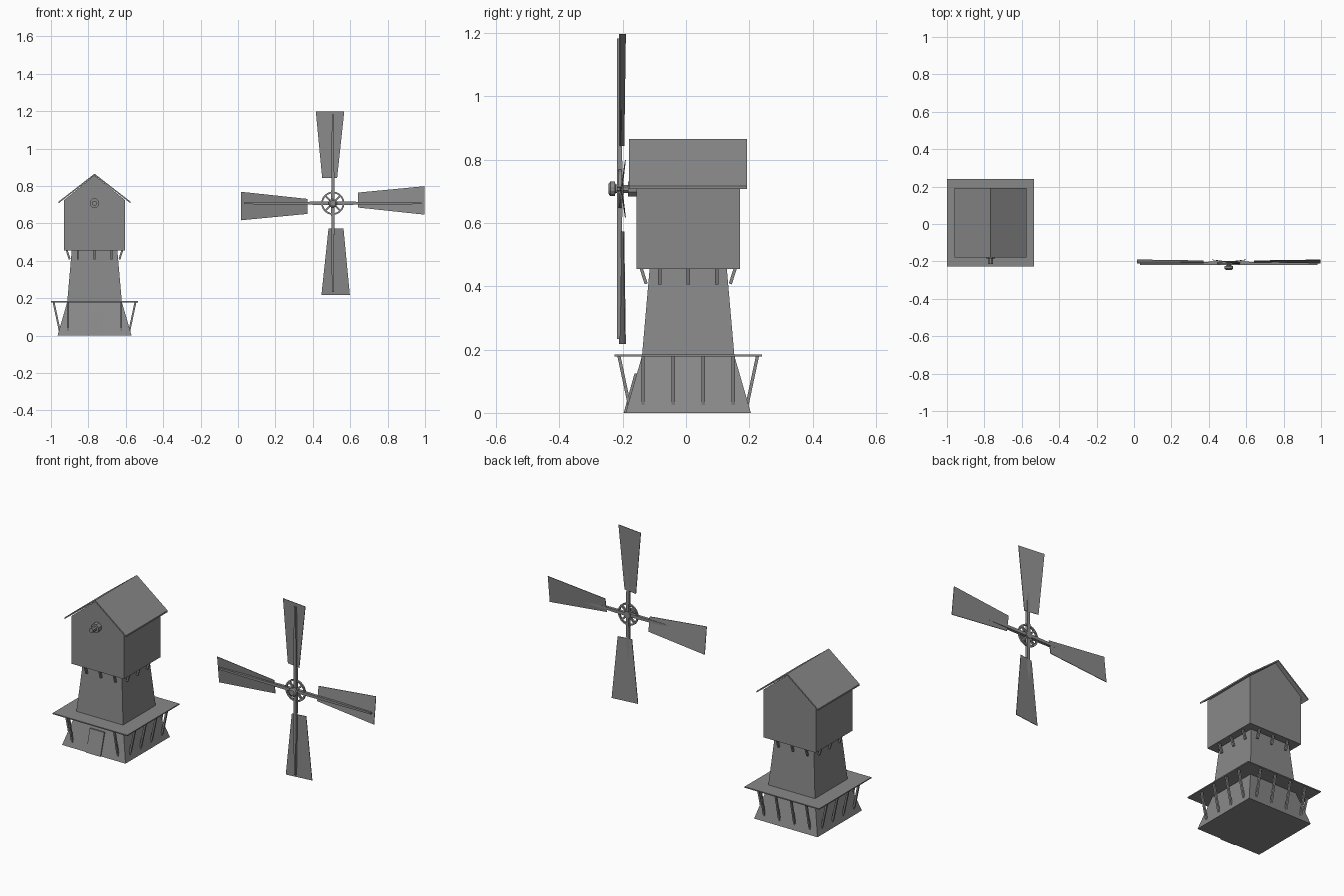
import bpy, bmesh, math
from mathutils import Matrix, Vector

cube = bpy.data.objects.get("Cube")
if cube:
    bpy.data.objects.remove(cube)

GREY = 0.25
mat = bpy.data.materials.new("weathered_grey")
mat.use_nodes = True
mat.diffuse_color = (GREY, GREY, GREY, 1)
mat.node_tree.nodes["Principled BSDF"].inputs["Base Color"].default_value = (GREY, GREY, GREY, 1)

TOWER = Vector((-0.767, 0.007, 0))
HUB = Vector((0.507, -0.209, 0.708))


def finish(name, bm, matrix=Matrix()):
    """Turn a bmesh into a named, coloured object."""
    bmesh.ops.transform(bm, matrix=matrix, verts=bm.verts)
    bmesh.ops.recalc_face_normals(bm, faces=bm.faces)
    mesh = bpy.data.meshes.new(name)
    bm.to_mesh(mesh)
    bm.free()
    mesh.materials.append(mat)
    obj = bpy.data.objects.new(name, mesh)
    bpy.context.collection.objects.link(obj)
    return obj


def loft(name, rings, matrix=Matrix()):
    """Closed solid through rings of equal point count."""
    bm = bmesh.new()
    loops = [[bm.verts.new(p) for p in ring] for ring in rings]
    n = len(loops[0])
    for a, b in zip(loops, loops[1:]):
        for i in range(n):
            j = (i + 1) % n
            bm.faces.new((a[i], a[j], b[j], b[i]))
    bm.faces.new(loops[0][::-1])
    bm.faces.new(loops[-1])
    return finish(name, bm, matrix)


def square(half, z):
    return [(-half, -half, z), (half, -half, z), (half, half, z), (-half, half, z)]


def extrude_y(name, profile, y0, y1, matrix=Matrix()):
    return loft(name, [[(x, y, z) for x, z in profile] for y in (y0, y1)], matrix)


def beam(name, start, end, w0, w1=None, matrix=Matrix()):
    """Square bar between two points, optionally tapering."""
    start, end = Vector(start), Vector(end)
    w1 = w0 if w1 is None else w1
    d = end - start
    turn = Matrix.Translation(start) @ d.to_track_quat('Z', 'Y').to_matrix().to_4x4()
    return loft(name, [square(w0, 0), square(w1, d.length)], matrix @ turn)


def turned(name, profile, sides, centre):
    """Round solid along y from (radius, y) pairs."""
    angles = [2 * math.pi * (i + 0.5) / sides for i in range(sides)]
    rings = [[(r * math.cos(a), y, r * math.sin(a)) for a in angles] for r, y in profile]
    return loft(name, rings, Matrix.Translation(centre))


# Tower: flared base, tapered shaft and balcony
at_tower = Matrix.Translation(TOWER)
loft("tower_base", [square(0.198, 0), square(0.146, 0.18)], at_tower)
loft("tower_shaft", [square(0.146, 0.18), square(0.122, 0.456)], at_tower)
loft("balcony", [square(0.233, 0.178), square(0.233, 0.184)], at_tower)

# Cabin with gable, and roof slabs
cabin = [(-0.164, 0.455), (0.164, 0.455), (0.164, 0.724), (0, 0.857), (-0.164, 0.724)]
extrude_y("cabin", cabin, -0.164, 0.164, at_tower)
roof = [(-0.192, 0.708), (0, 0.857), (0.192, 0.708), (0.192, 0.717), (0, 0.866), (-0.192, 0.717)]
extrude_y("roof", roof, -0.187, 0.186, at_tower)

# Struts under the balcony and brackets under the cabin, on all four sides
for side, label in enumerate(("front", "left", "back", "right")):
    m = at_tower @ Matrix.Rotation(side * math.pi / 2, 4, 'Z')
    for i in range(4):
        if label == "front" and i in (1, 2):
            continue                      # space for the door
        x = (i - 1.5) * 0.095
        beam(f"{label}_strut_{i + 1}", (x, -0.186, 0.025), (x, -0.219, 0.18), 0.005, matrix=m)
    for i in range(3):
        x = (i - 1) * 0.09
        beam(f"{label}_bracket_{i + 1}", (x, -0.133, 0.408), (x, -0.149, 0.458), 0.005, matrix=m)

# Door leaning on the base
door = [[(-0.045, y0, z), (0.045, y0, z), (0.045, y1, z), (-0.045, y1, z)]
        for z, y0, y1 in ((0.0, -0.204, -0.19), (0.124, -0.17, -0.155))]
loft("door", door, at_tower)

# Axle on the cabin
axle_centre = TOWER + Vector((0, 0, 0.708))
turned("axle_plate", [(0.026, -0.191), (0.026, -0.16)], 8, axle_centre)
turned("axle", [(0.014, -0.222), (0.014, -0.18)], 8, axle_centre)

# Hub and nose of the sail wheel
turned("hub", [(0.016, -0.036), (0.024, -0.03), (0.024, -0.016), (0.014, -0.014),
               (0.014, -0.004), (0.02, -0.002), (0.02, 0.012)], 12, HUB)

# Wheel rim
bm = bmesh.new()
section = [(0.053, -0.005), (0.062, -0.005), (0.062, 0.005), (0.053, 0.005)]
verts = [bm.verts.new((r, y, 0)) for r, y in section]
edges = [bm.edges.new((verts[i], verts[(i + 1) % 4])) for i in range(4)]
bmesh.ops.spin(bm, geom=verts + edges, axis=(0, 1, 0), cent=(0, 0, 0),
               angle=2 * math.pi, steps=24, use_merge=True)
bmesh.ops.remove_doubles(bm, verts=bm.verts, dist=0.0001)
finish("wheel_rim", bm, Matrix.Translation(HUB))

# Four pitched sails with spars and diagonal spokes
for i, label in enumerate(("top", "right", "bottom", "left")):
    m = Matrix.Translation(HUB) @ Matrix.Rotation(i * math.pi / 2, 4, 'Y')
    beam(f"{label}_spar", (0, 0, 0), (0, -0.004, 0.475), 0.009, 0.005, m)
    s = 0.055 / math.sqrt(2)
    beam(f"{label}_spoke", (0, 0, 0), (s, 0, s), 0.005, matrix=m)
    rings = []
    for z, x0, x1, back in ((0.135, -0.057, 0.023, 0.011), (0.49, -0.091, 0.061, 0.016)):
        rings.append([(x0, back, z), (x1, -0.002, z), (x1, 0.001, z), (x0, back + 0.003, z)])
    loft(f"{label}_sail", rings, m)
